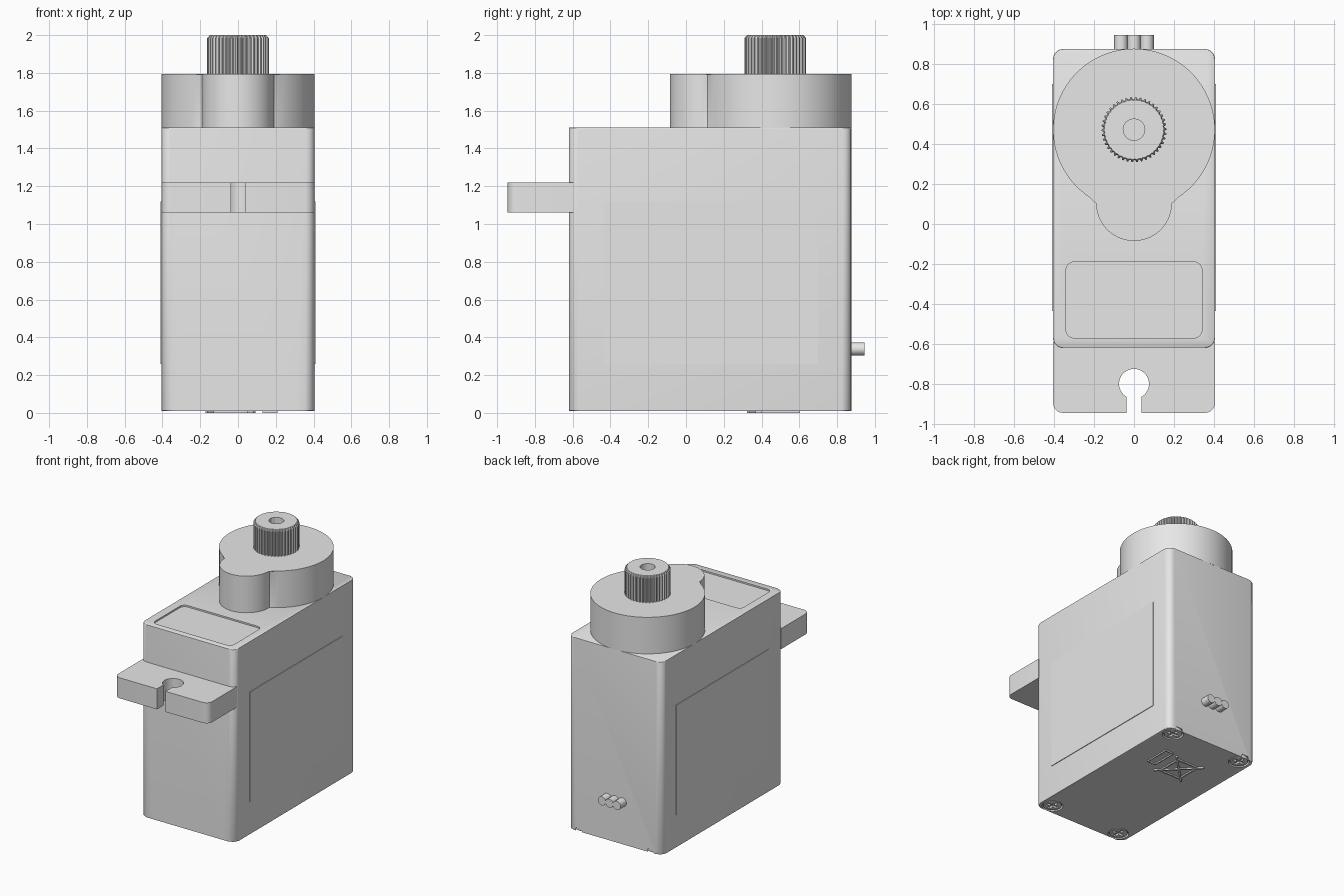
import bpy, bmesh
from math import sin, cos, radians, pi
from mathutils import Matrix, Vector

if "Cube" in bpy.data.objects:
    bpy.data.objects.remove(bpy.data.objects["Cube"], do_unlink=True)

GREY = (0.8, 0.8, 0.8, 1.0)
grey = bpy.data.materials.new("light grey plastic")
grey.use_nodes = True
grey.diffuse_color = GREY
grey.node_tree.nodes["Principled BSDF"].inputs["Base Color"].default_value = GREY


# Outline helpers, all counter-clockwise
def arc(cx, cy, r, start, end, steps):
    angles = [radians(start + (end - start) * i / steps) for i in range(steps + 1)]
    return [(cx + r * cos(a), cy + r * sin(a)) for a in angles]


def circle(cx, cy, r, sides=32):
    return arc(cx, cy, r, 0, 360, sides)[:-1]


def rounded_rect(x0, x1, y0, y1, r):
    return (arc(x1 - r, y0 + r, r, -90, 0, 6) + arc(x1 - r, y1 - r, r, 0, 90, 6)
            + arc(x0 + r, y1 - r, r, 90, 180, 6) + arc(x0 + r, y0 + r, r, 180, 270, 6))


def bar_outline(cx, cy, length, width, degrees):
    turn = Matrix.Rotation(radians(degrees), 2)
    corners = [(-1, -1), (1, -1), (1, 1), (-1, 1)]
    return [tuple(turn @ Vector((sx * length / 2, sy * width / 2)) + Vector((cx, cy)))
            for sx, sy in corners]


# Solid helpers
def loft(name, rings, bevel=0.0):
    """Stack (outline, height) rings into a closed solid."""
    bm = bmesh.new()
    layers = [[bm.verts.new((x, y, z)) for x, y in outline] for outline, z in rings]
    caps = [bm.faces.new(layers[0][::-1]), bm.faces.new(layers[-1])]
    n = len(layers[0])
    for low, high in zip(layers, layers[1:]):
        for i in range(n):
            j = (i + 1) % n
            bm.faces.new((low[i], low[j], high[j], high[i]))
    if bevel:
        edges = [e for f in caps for e in f.edges]
        bmesh.ops.bevel(bm, geom=edges, offset=bevel, segments=2, profile=0.5,
                        affect='EDGES', clamp_overlap=True)
    mesh = bpy.data.meshes.new(name)
    bm.to_mesh(mesh)
    bm.free()
    mesh.materials.append(grey)
    obj = bpy.data.objects.new(name, mesh)
    bpy.context.collection.objects.link(obj)
    return obj


def prism(name, outline, z0, z1, bevel=0.0):
    return loft(name, [(outline, z0), (outline, z1)], bevel)


def activate(obj):
    bpy.ops.object.select_all(action='DESELECT')
    obj.select_set(True)
    bpy.context.view_layer.objects.active = obj


def cut(obj, outline, z0, z1):
    cutter = prism("cutter", outline, z0, z1)
    cutter.hide_render = True
    mod = obj.modifiers.new("cut", 'BOOLEAN')
    mod.operation = 'DIFFERENCE'
    mod.solver = 'EXACT'
    mod.object = cutter
    activate(obj)
    bpy.ops.object.modifier_apply(modifier=mod.name)
    bpy.data.objects.remove(cutter, do_unlink=True)


def smooth(obj):
    activate(obj)
    bpy.ops.object.shade_smooth_by_angle(angle=radians(30))


HALF = 0.405
FRONT, BACK = -0.62, 0.875
BASE, TOP = 0.01, 1.51
SHAFT_Y = 0.472

# Case with a shallow panel in the top and screw wells underneath
case = prism("case", rounded_rect(-HALF, HALF, FRONT, BACK, 0.05), BASE, TOP, 0.006)
cut(case, rounded_rect(-0.34, 0.34, -0.57, -0.19, 0.04), TOP - 0.012, TOP + 0.1)
screws = [(x, y) for x in (-0.31, 0.31) for y in (-0.545, 0.805)]
for x, y in screws:
    cut(case, circle(x, y, 0.075), -0.05, 0.035)
smooth(case)

# Cross-head screws
for i, (x, y) in enumerate(screws):
    screw = prism(f"screw_{i + 1}", circle(x, y, 0.066), 0.012, 0.05, 0.004)
    for turn in (0, 90):
        cut(screw, bar_outline(x, y, 0.095, 0.022, turn), -0.05, 0.028)
    smooth(screw)

# Mounting ear with a keyhole slot
ear_outline = ([(-HALF, FRONT + 0.03)]
               + arc(-HALF + 0.05, -0.895, 0.05, 180, 270, 6)
               + [(-0.037, -0.945)]
               + arc(0, -0.8, 0.075, 240, -60, 28)
               + [(0.037, -0.945)]
               + arc(HALF - 0.05, -0.895, 0.05, 270, 360, 6)
               + [(HALF, FRONT + 0.03)])
smooth(prism("mounting_ear", ear_outline, 1.06, 1.22))

# Gear housing: a large drum merged with a small one
housing_outline = (arc(0, SHAFT_Y, HALF, -62, 242, 64)
                   + arc(0, 0.105, 0.19, 180, 360, 28))
smooth(prism("gear_housing", housing_outline, TOP - 0.003, 1.795, 0.008))

# Splined output shaft with a screw hole
TEETH = 42


def spline_ring(outer, inner):
    points = []
    for i in range(TEETH * 4):
        r = outer if i % 4 < 2 else inner
        a = 2 * pi * i / (TEETH * 4)
        points.append((r * cos(a), SHAFT_Y + r * sin(a)))
    return points


teeth = spline_ring(0.163, 0.152)
shaft = loft("output_shaft", [(teeth, 1.78), (teeth, 1.985), (spline_ring(0.149, 0.147), 2.0)])
cut(shaft, circle(0, SHAFT_Y, 0.054, 16), 1.86, 2.1)

# Side labels
for name, side in (("left_label", 1), ("right_label", -1)):
    a, b = sorted((side * (HALF - 0.003), side * (HALF + 0.005)))
    prism(name, [(a, -0.435), (b, -0.435), (b, 0.7), (a, 0.7)], 0.26, 1.12)

# Three-strand cable stub on the back
for i in range(3):
    wire = prism(f"cable_wire_{i + 1}", circle(0, 0, 0.034, 20), 0, 0.1)
    wire.data.transform(Matrix.Translation(((i - 1) * 0.065, 0.945, 0.338))
                        @ Matrix.Rotation(pi / 2, 4, 'X'))
    smooth(wire)

# Raised marks under the case: a crossed frame and a small outlined box
def frame(name, cx, cy, w, h, line):
    for sign in (-1, 1):
        prism(name + "_end", bar_outline(cx + sign * w / 2, cy, h, line, 90), 0, 0.015)
        prism(name + "_side", bar_outline(cx, cy + sign * h / 2, w, line, 0), 0, 0.015)


frame("crossed_frame", -0.04, 0.455, 0.18, 0.2, 0.012)
for turn in (45, -45):
    prism("frame_cross", bar_outline(-0.04, 0.455, 0.36, 0.014, turn), 0, 0.015)
frame("small_box", 0.17, 0.5, 0.07, 0.2, 0.008)
